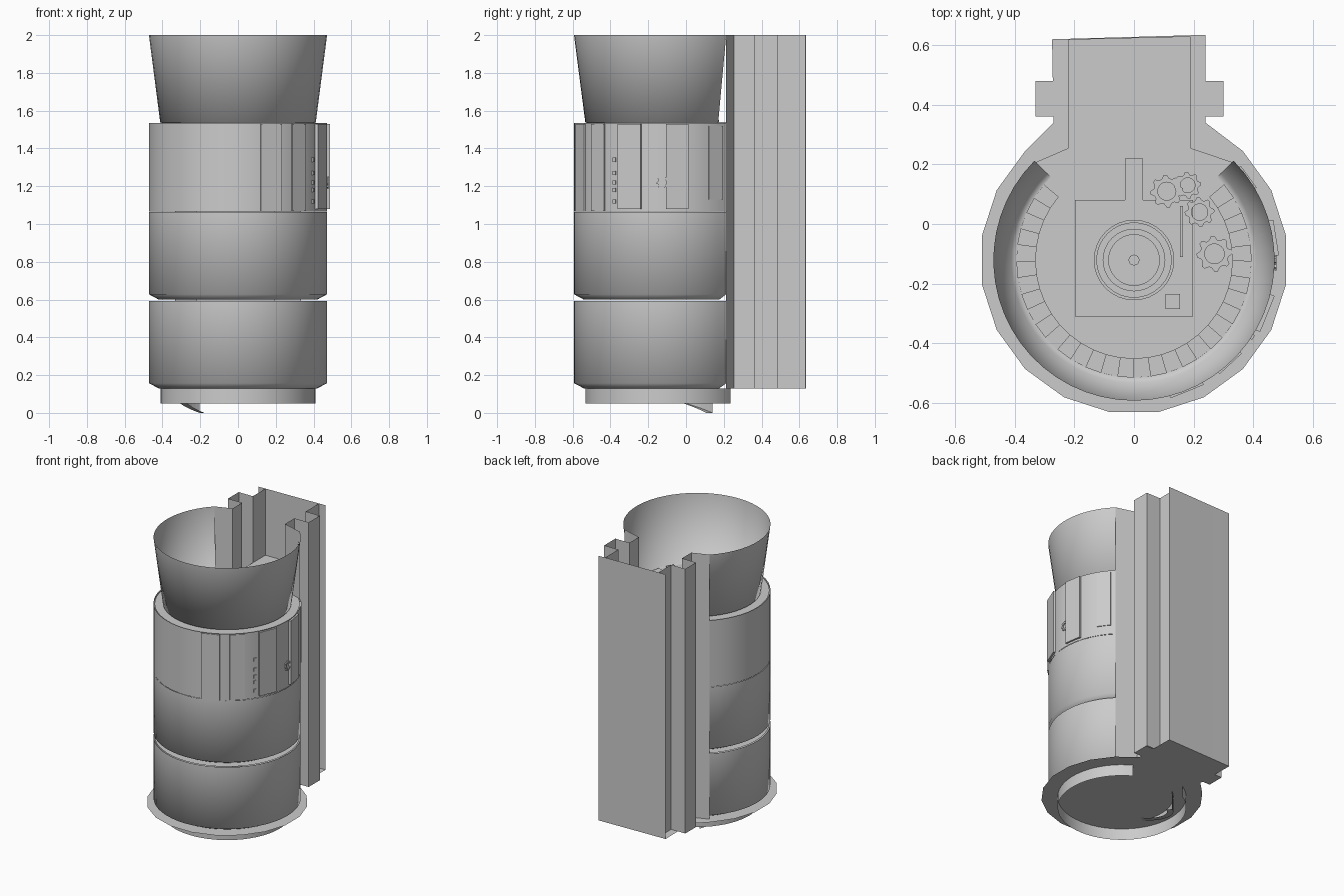
import bpy, bmesh, math
from mathutils import Matrix

if "Cube" in bpy.data.objects:
    bpy.data.objects.remove(bpy.data.objects["Cube"])

CY = -0.121                     # axis of the round tower
A0, A1 = 135, 405               # tower arc, open toward the rear column


def pt(r, deg):
    a = math.radians(deg)
    return (r * math.cos(a), CY + r * math.sin(a))


def arc(r, n=40, a0=A0, a1=A1):
    return [pt(r, a0 + (a1 - a0) * i / n) for i in range(n + 1)]


def finish(name, bm, smooth=0):
    """smooth is the angle in degrees below which edges are softened."""
    me = bpy.data.meshes.new(name)
    bm.to_mesh(me)
    bm.free()
    ob = bpy.data.objects.new(name, me)
    bpy.context.collection.objects.link(ob)
    if smooth:
        bpy.ops.object.select_all(action='DESELECT')
        bpy.context.view_layer.objects.active = ob
        ob.select_set(True)
        bpy.ops.object.shade_smooth_by_angle(angle=math.radians(smooth))
    return ob


def loft(name, rows, closed=False, smooth=0):
    """Skin between rows, each row a list of xyz points."""
    bm = bmesh.new()
    vs = [[bm.verts.new(p) for p in row] for row in rows]
    n = len(rows[0])
    for a, b in zip(vs, vs[1:]):
        for i in range(n if closed else n - 1):
            j = (i + 1) % n
            bm.faces.new((a[i], a[j], b[j], b[i]))
    return finish(name, bm, smooth)


def wall(name, path, z0, z1, closed=False, smooth=0):
    return loft(name, [[(x, y, z) for x, y in path] for z in (z0, z1)], closed, smooth)


def plate(name, path, z, down=False):
    bm = bmesh.new()
    vs = [bm.verts.new((x, y, z)) for x, y in path]
    bm.faces.new(vs[::-1] if down else vs)
    return finish(name, bm)


def shell(name, profile):
    return loft(name, [[(x, y, z) for x, y in arc(r)] for r, z in profile], smooth=80)


def box(name, size, mat):
    bm = bmesh.new()
    bmesh.ops.create_cube(bm, size=1, matrix=mat @ Matrix.Diagonal((*size, 1)))
    return finish(name, bm)


def ring(name, c, r0, r1, z, h, n=32, teeth=0):
    """Flat raised ring; teeth pulls in alternate pairs of outer points."""
    def circ(r, t=0):
        out = []
        for i in range(n):
            a, q = 2 * math.pi * i / n, r - (t if i % 4 > 1 else 0)
            out.append((c[0] + q * math.cos(a), c[1] + q * math.sin(a)))
        return out
    o, i = circ(r1, teeth), circ(r0)
    rows = [[(x, y, zz) for x, y in p] for p, zz in ((o, z), (o, z + h), (i, z + h), (i, z))]
    return loft(name, rows, closed=True)


# base skirt, open below and at the rear, and wide flange plate
wall("base_skirt", arc(0.412, 48, 120, 420), 0.05, 0.13, smooth=30)
plate("flange_plate", arc(0.517, 15) + [(0.24, 0.34), (0.24, 0.635), (-0.275, 0.62), (-0.27, 0.34)], 0.13)

# stacked tower bands and flared top cup
shell("lower_band", [(0.42, 0.13), (0.472, 0.157), (0.472, 0.593)])
shell("middle_band", [(0.42, 0.60), (0.472, 0.628), (0.472, 1.063)])
shell("upper_band", [(0.472, 1.065), (0.472, 1.535)])
shell("top_cup", [(0.395, 1.534), (0.412, 1.537), (0.472, 2.0)])

# rear column walls with square side channels
column = [pt(0.472, 45), (0.19, 0.255), (0.19, 0.36), (0.30, 0.36), (0.30, 0.485), (0.19, 0.485),
          (0.19, 0.632), (-0.22, 0.622), (-0.22, 0.48), (-0.33, 0.48), (-0.33, 0.36),
          (-0.22, 0.36), (-0.22, 0.255), pt(0.472, 135)]
wall("column_walls", column, 0.13, 2.0)
wall("column_back_panel", [(0.24, 0.635), (-0.275, 0.62)], 0.13, 2.0)
for side, xa, xb in (("left", -0.33, -0.22), ("right", 0.19, 0.30)):
    plate(side + "_channel_bottom", [(xa, 0.36), (xb, 0.36), (xb, 0.48), (xa, 0.48)], 0.131, down=True)

# floors running from the tower into the column
rear = [(0.19, 0.255), (0.19, 0.63), (-0.22, 0.62), (-0.22, 0.255)]
for name, z in (("lower_floor", 0.594), ("middle_floor", 1.062), ("top_floor", 1.53)):
    plate(name, arc(0.465) + rear, z)

# access panels around the upper band
for i, (deg, w, z0, z1) in enumerate([(-68, 0.12, 1.065, 1.53), (-47, 0.10, 1.07, 1.53),
                                      (-22, 0.13, 1.08, 1.53), (9, 0.12, 1.08, 1.53),
                                      (36, 0.09, 1.13, 1.52)]):
    x, y = pt(0.471 if deg in (-22, 9) else 0.464, deg)
    m = Matrix.Translation((x, y, (z0 + z1) / 2)) @ Matrix.Rotation(math.radians(deg), 4, 'Z')
    box("access_panel_%d" % i, (0.024, w, z1 - z0), m)

# small buttons beside the panels
for i, z in enumerate((1.12, 1.18, 1.22, 1.27, 1.34)):
    x, y = pt(0.472, -33)
    box("button_%d" % i, (0.012, 0.018, 0.022),
        Matrix.Translation((x, y, z)) @ Matrix.Rotation(math.radians(-33), 4, 'Z'))

# little toothed wheel on the side of the upper band
wheel = ring("side_wheel", (0, 0), 0.018, 0.035, 0, 0.008, 32, 0.008)
wheel.matrix_world = Matrix.Translation((0.471, CY, 1.22)) @ Matrix.Rotation(math.pi / 2, 4, 'Y')

# stepped treads around the edge of the top floor
Z = 1.531
for i in range(32):
    a0 = 140 + 260 * i / 32
    tread = [pt(0.33, a0), pt(0.395, a0), pt(0.395, a0 + 8.125), pt(0.33, a0 + 8.125)]
    wall("tread_riser_%d" % i, tread, Z, Z + 0.006 + 0.006 * (i % 2), closed=True)
    plate("tread_%d" % i, tread, Z + 0.006 + 0.006 * (i % 2))

# shallow mechanism on the top floor
c = (0, CY)
box("mechanism_plate", (0.395, 0.39, 0.006), Matrix.Translation((0, -0.115, Z + 0.003)))
for i, (r0, r1, h) in enumerate(((0.125, 0.135, 0.02), (0.085, 0.105, 0.015), (0.0, 0.018, 0.012))):
    ring("hub_ring_%d" % i, c, r0, r1, Z + 0.005, h)
box("guide_arm", (0.06, 0.22, 0.008), Matrix.Translation((0, 0.11, Z + 0.004)))
box("guide_fin", (0.01, 0.17, 0.02), Matrix.Translation((0.16, -0.025, Z + 0.012)))
box("square_block", (0.05, 0.05, 0.01), Matrix.Translation((0.13, -0.26, Z + 0.008)))
for i, (x, y, r) in enumerate(((0.27, -0.1, 0.06), (0.22, 0.04, 0.05), (0.11, 0.11, 0.055), (0.18, 0.13, 0.045))):
    ring("floor_gear_%d" % i, (x, y), r * 0.55, r, Z, 0.010 + 0.003 * i, 32, r * 0.2)

# tip of the spiral ramp dipping below the flange
steps = [(206 - 78 * i / 16, 0.13 - 0.13 * i / 16) for i in range(17)]
loft("ramp_tip", [[(*pt(r, a), 0.13 if top else z) for a, z in steps]
                  for r, top in ((0.29, 0), (0.33, 0), (0.33, 1))])
